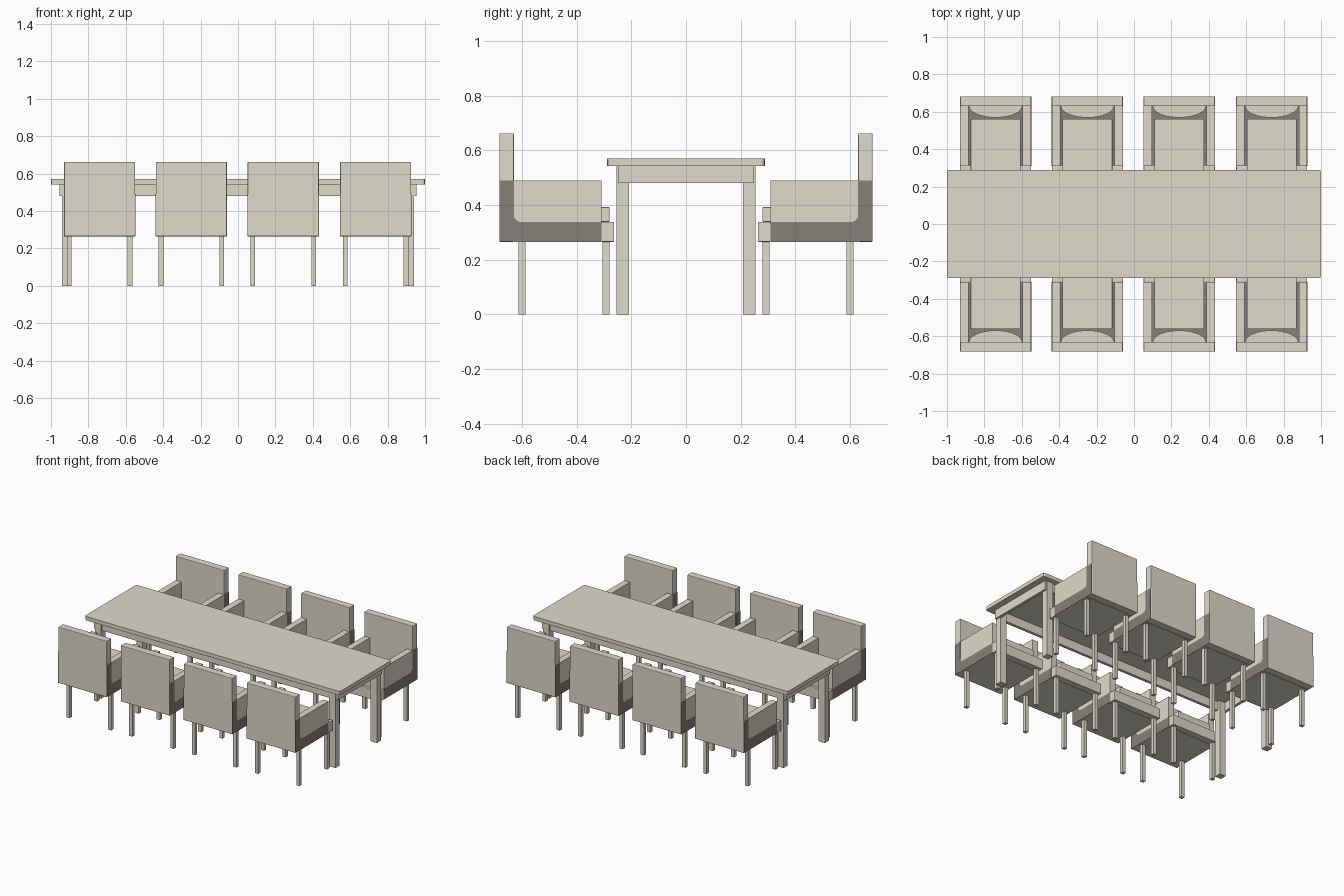
import bpy
import bmesh
import math

if "Cube" in bpy.data.objects:
    bpy.data.objects.remove(bpy.data.objects["Cube"])


def material(name, rgb):
    m = bpy.data.materials.new(name)
    m.diffuse_color = (*rgb, 1.0)
    m.use_nodes = True
    m.node_tree.nodes["Principled BSDF"].inputs["Base Color"].default_value = m.diffuse_color
    return m


light = material("light_warm_grey", (0.74, 0.70, 0.60))
dark = material("dark_warm_grey", (0.24, 0.22, 0.19))


def finish(name, bm, mat):
    bmesh.ops.recalc_face_normals(bm, faces=bm.faces)
    me = bpy.data.meshes.new(name)
    bm.to_mesh(me)
    bm.free()
    me.materials.append(mat)
    ob = bpy.data.objects.new(name, me)
    bpy.context.collection.objects.link(ob)
    return ob


def box(name, x, y, z, bevel=0.0, vertical_only=False, mat=light):
    """Box from (min, max) ranges, with an optional small bevel."""
    bm = bmesh.new()
    bmesh.ops.create_cube(bm, size=1.0)
    for v in bm.verts:
        v.co = [r[0] + (c + 0.5) * (r[1] - r[0]) for r, c in zip((x, y, z), v.co)]
    if bevel:
        edges = [e for e in bm.edges if not vertical_only
                 or abs(e.verts[0].co.z - e.verts[1].co.z) > 1e-4]
        bmesh.ops.bevel(bm, geom=edges, offset=bevel, segments=2,
                        profile=0.5, affect='EDGES')
    return finish(name, bm, mat)


def prism(name, points, offset, mat):
    """Extrude a closed 3D outline by an offset vector."""
    bm = bmesh.new()
    face = bm.faces.new([bm.verts.new(p) for p in points])
    new = bmesh.ops.extrude_face_region(bm, geom=[face])["geom"]
    bmesh.ops.translate(bm, vec=offset,
                        verts=[v for v in new if isinstance(v, bmesh.types.BMVert)])
    return finish(name, bm, mat)


def span(a, b, s):
    """Range a..b mirrored when s is -1."""
    return (a, b) if s > 0 else (-b, -a)


# Table: top, apron boards, legs
box("table_top", (-1, 1), (-0.29, 0.29), (0.543, 0.57), 0.014, True)
for s in (-1, 1):
    box("long_apron", (-0.955, 0.955), span(0.228, 0.248, s), (0.48, 0.543))
    box("end_apron", span(0.935, 0.955, s), (-0.228, 0.228), (0.48, 0.543))
    for t in (-1, 1):
        box("table_leg", span(0.893, 0.942, s), span(0.208, 0.255, t), (0, 0.542))

# L-shaped side profile of the dark seat shell (y, z), rounded inner corner
R = 0.025
shell = [(0.31, 0.266), (0.682, 0.266), (0.682, 0.49), (0.63, 0.49)]
shell += [(0.63 - R + R * math.cos(a), 0.338 + R - R * math.sin(a))
          for a in [i * math.pi / 10 for i in range(6)]]
shell += [(0.31, 0.338)]

# Light padded bulge at the foot of the backrest (x, y)
bulge = [(0.142 * math.cos(a), 0.631 - 0.062 * math.sin(a))
         for a in [i * math.pi / 16 for i in range(17)]]


def chair(cx, s):
    """Armchair at cx, backrest towards side s."""
    def part(name, x0, x1, y0, y1, z0, z1, bevel=0.0, mat=light):
        box(name, (cx + x0, cx + x1), span(y0, y1, s), (z0, z1), bevel, mat=mat)

    part("chair_back", -0.19, 0.19, 0.63, 0.683, 0.265, 0.662, 0.004)
    part("seat_base", -0.145, 0.145, 0.31, 0.63, 0.265, 0.336)
    part("seat_deck", -0.145, 0.145, 0.31, 0.63, 0.335, 0.339, mat=dark)
    part("seat_front_rail", -0.19, 0.19, 0.263, 0.31, 0.265, 0.338, 0.003)
    part("seat_cushion", -0.133, 0.133, 0.28, 0.562, 0.338, 0.392, 0.003)
    prism("back_padding", [(cx + x, s * y, 0.338) for x, y in bulge],
          (0, 0, 0.012), light)
    for m in (-1, 1):
        a, b = span(0.145, 0.19, m)
        part("armrest", a, b, 0.31, 0.63, 0.265, 0.49)
        prism("shell_side", [(cx + m * 0.189, s * y, z) for y, z in shell],
              (m * 0.002, 0, 0), dark)
        a, b = span(0.15, 0.175, m)
        part("front_leg", a, b, 0.28, 0.305, 0, 0.266)
        part("rear_leg", a, b, 0.588, 0.613, 0, 0.266)


# Four chairs along each long side
for side in (-1, 1):
    for cx in (-0.74, -0.249, 0.242, 0.736):
        chair(cx, side)
